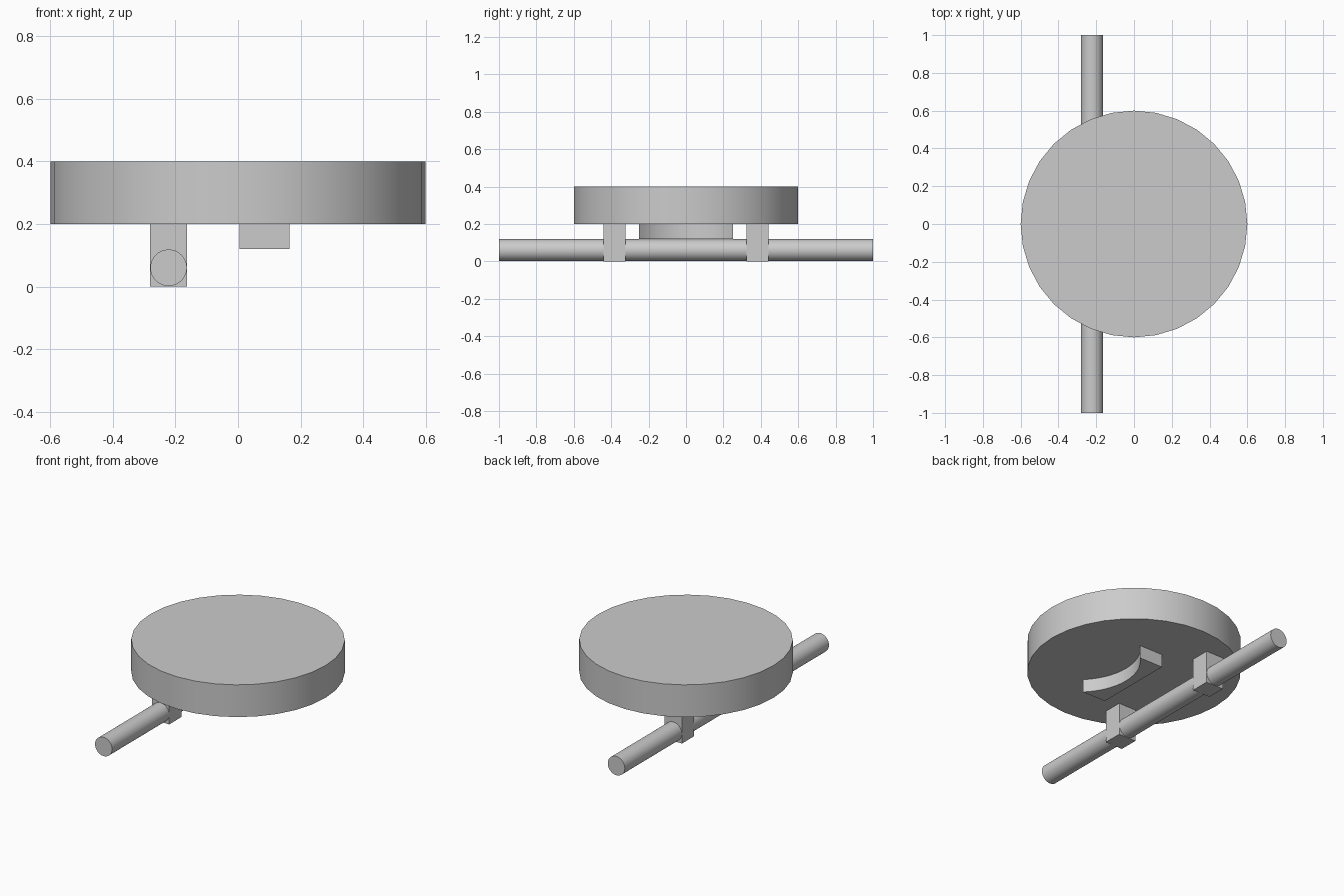
import bpy
import bmesh
from math import pi, sin, cos, radians
from mathutils import Matrix, Vector

cube = bpy.data.objects.get("Cube")
if cube:
    bpy.data.objects.remove(cube, do_unlink=True)

grey = bpy.data.materials.new("light grey")
grey.use_nodes = True
colour = (0.6, 0.6, 0.6, 1)
grey.diffuse_color = colour
grey.node_tree.nodes["Principled BSDF"].inputs["Base Color"].default_value = colour


def add_object(name, bm, smooth=False):
    bmesh.ops.recalc_face_normals(bm, faces=bm.faces[:])
    mesh = bpy.data.meshes.new(name)
    bm.to_mesh(mesh)
    bm.free()
    mesh.materials.append(grey)
    obj = bpy.data.objects.new(name, mesh)
    bpy.context.collection.objects.link(obj)
    if smooth:
        bpy.ops.object.select_all(action="DESELECT")
        obj.select_set(True)
        bpy.context.view_layer.objects.active = obj
        bpy.ops.object.shade_smooth_by_angle(angle=radians(30))
    return obj


def cylinder(name, radius, depth, centre, tilt=0):
    bm = bmesh.new()
    matrix = Matrix.Translation(centre) @ Matrix.Rotation(tilt, 4, "X")
    bmesh.ops.create_cone(bm, cap_ends=True, segments=32, radius1=radius,
                          radius2=radius, depth=depth, matrix=matrix)
    return add_object(name, bm, smooth=True)


def block(name, size, centre):
    bm = bmesh.new()
    matrix = Matrix.Translation(centre) @ Matrix.Diagonal((*size, 1))
    bmesh.ops.create_cube(bm, size=1, matrix=matrix)
    return add_object(name, bm)


# Round top disc
cylinder("top_disc", 0.6, 0.2, (0, 0, 0.3))

# Long rod carried by two square hangers
rod_x = -0.222
cylinder("rod", 0.0585, 2, (rod_x, 0, 0.06), tilt=pi / 2)
for name, side in (("front_hanger", -1), ("back_hanger", 1)):
    block(name, (0.118, 0.118, 0.2), (rod_x, side * 0.382, 0.1))

# Underside block: straight on one side, hollowed by an arc on the other
half, inner_x, outer_x, waist_x = 0.25, 0.005, 0.165, 0.06
sag = outer_x - waist_x
radius = (half ** 2 + sag ** 2) / (2 * sag)
sweep = math_angle = Vector((radius - sag, half)).angle(Vector((1, 0)))
steps = 16
outline = [(inner_x, half), (inner_x, -half)]
for i in range(steps + 1):
    a = sweep * (2 * i / steps - 1)
    outline.append((waist_x + radius * (1 - cos(a)), radius * sin(a)))
bm = bmesh.new()
face = bm.faces.new([bm.verts.new((x, y, 0.12)) for x, y in outline])
result = bmesh.ops.extrude_face_region(bm, geom=[face])
bmesh.ops.translate(bm, vec=(0, 0, 0.08),
                    verts=[v for v in result["geom"] if isinstance(v, bmesh.types.BMVert)])
add_object("arched_block", bm, smooth=True)
